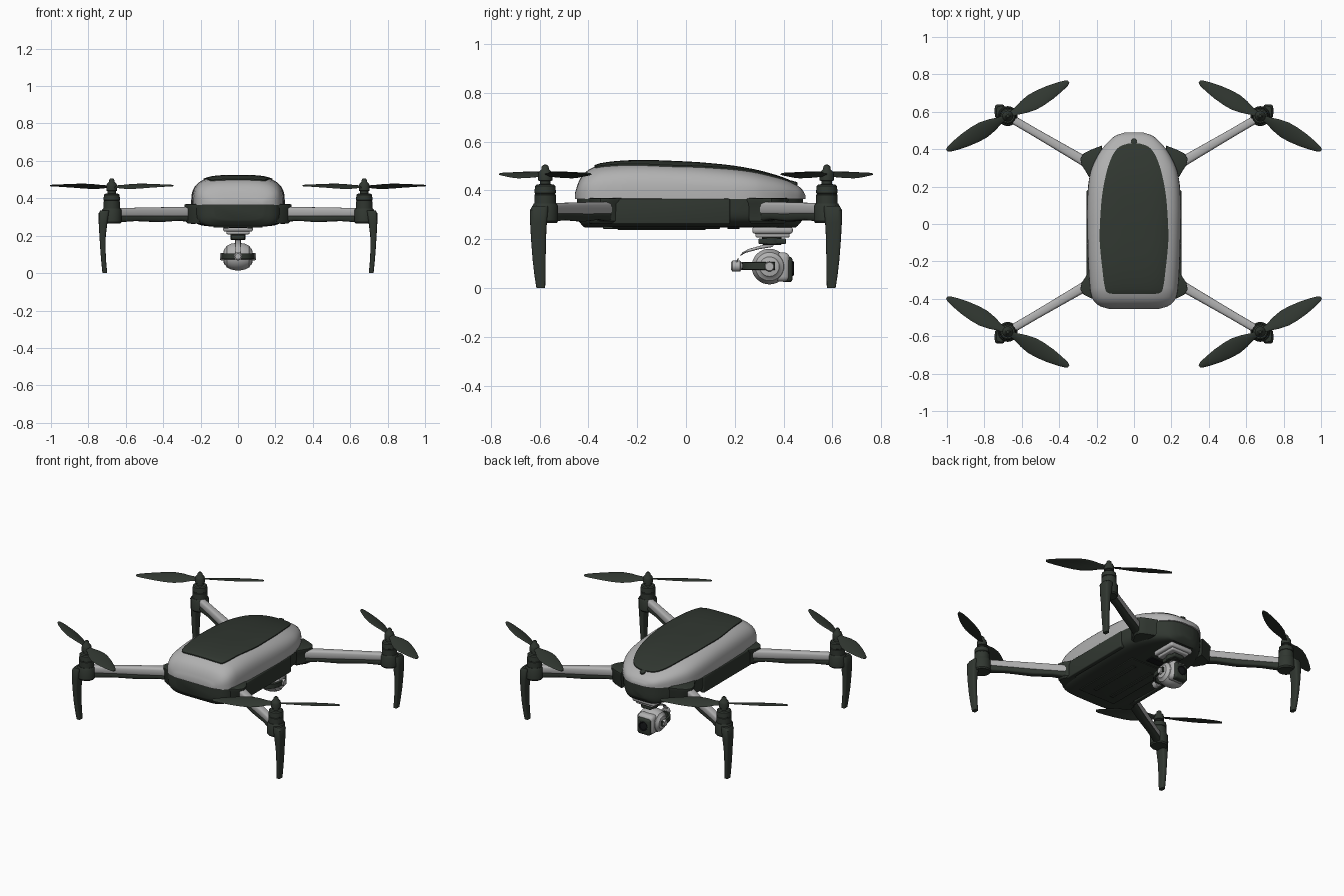
import bpy, bmesh, math
from math import sin, cos, pi, radians
from mathutils import Vector

if "Cube" in bpy.data.objects:
    bpy.data.objects.remove(bpy.data.objects["Cube"])


def material(name, rgb):
    m = bpy.data.materials.new(name)
    m.diffuse_color = (*rgb, 1)
    m.use_nodes = True
    m.node_tree.nodes["Principled BSDF"].inputs["Base Color"].default_value = m.diffuse_color
    return m


DARK = material("dark green grey", (0.030, 0.038, 0.030))
GREY = material("light grey", (0.44, 0.44, 0.44))
BLACK = material("lens black", (0.008, 0.009, 0.01))


def finish(bm, name, mat, mirror=None, smooth=35):
    bmesh.ops.remove_doubles(bm, verts=bm.verts, dist=0.0001)
    bmesh.ops.recalc_face_normals(bm, faces=bm.faces)
    me = bpy.data.meshes.new(name)
    bm.to_mesh(me)
    bm.free()
    me.materials.append(mat)
    ob = bpy.data.objects.new(name, me)
    bpy.context.collection.objects.link(ob)
    bpy.ops.object.select_all(action='DESELECT')
    ob.select_set(True)
    bpy.context.view_layer.objects.active = ob
    bpy.ops.object.shade_smooth_by_angle(angle=radians(smooth))
    if mirror:
        mod = ob.modifiers.new("Mirror", 'MIRROR')
        mod.use_axis = mirror
    return ob


FOUR, SIDES = (True, True, False), (True, False, False)


def loft(name, rings, mat, mirror=None, closed=True, caps=True, smooth=35):
    bm = bmesh.new()
    vs = [[bm.verts.new(p) for p in r] for r in rings]
    n = len(rings[0])
    for a, b in zip(vs, vs[1:]):
        for i in range(n if closed else n - 1):
            j = (i + 1) % n
            bm.faces.new((a[i], a[j], b[j], b[i]))
    if caps:
        bm.faces.new(vs[0])
        bm.faces.new(vs[-1])
    return finish(bm, name, mat, mirror, smooth)


def lathe(name, profile, centre, axis, mat, mirror=None, seg=28):
    """Turn (radius, height) pairs about an axis through centre."""
    q = Vector(axis).to_track_quat('Z', 'Y')
    rings = [[Vector(centre) + q @ Vector((max(r, 0.0005) * cos(2 * pi * k / seg),
              max(r, 0.0005) * sin(2 * pi * k / seg), h)) for k in range(seg)] for r, h in profile]
    return loft(name, rings, mat, mirror)


def box(name, lo, hi, mat, bevel=0.004, mirror=None):
    bm = bmesh.new()
    bmesh.ops.create_cube(bm, size=1)
    for v in bm.verts:
        v.co = [(l + h) / 2 + c * (h - l) for l, h, c in zip(lo, hi, v.co)]
    bmesh.ops.bevel(bm, geom=bm.edges[:], offset=bevel, segments=3, profile=0.5, affect='EDGES')
    return finish(bm, name, mat, mirror)


def sample(table, y):
    """Smooth interpolation of (y, a, b) rows."""
    for i in range(len(table) - 1):
        p, q = table[i], table[i + 1]
        if y <= q[0]:
            o = table[max(i - 1, 0)]
            r = table[min(i + 2, len(table) - 1)]
            h = q[0] - p[0]
            t = (y - p[0]) / h
            out = []
            for k in range(1, len(p)):
                m0 = (q[k] - o[k]) / (q[0] - o[0]) * h
                m1 = (r[k] - p[k]) / (r[0] - p[0]) * h
                out.append((2*t**3 - 3*t*t + 1) * p[k] + (t**3 - 2*t*t + t) * m0
                           + (3*t*t - 2*t**3) * q[k] + (t**3 - t*t) * m1)
            return out
    return list(table[-1][1:])


def spread(table, per):
    ys = [a[0] + (b[0] - a[0]) * k / per for a, b in zip(table, table[1:]) for k in range(per)]
    return ys + [table[-1][0]]


# Body shell: y, half width, top height
BODY = [(-0.455, 0.13, 0.39), (-0.44, 0.18, 0.435), (-0.42, 0.208, 0.467), (-0.39, 0.226, 0.49),
        (-0.34, 0.236, 0.508), (-0.2, 0.245, 0.519), (0, 0.25, 0.513), (0.1, 0.25, 0.506),
        (0.2, 0.245, 0.495), (0.28, 0.232, 0.481), (0.34, 0.208, 0.466), (0.4, 0.172, 0.447),
        (0.45, 0.127, 0.424), (0.475, 0.093, 0.405), (0.49, 0.045, 0.38)]
BELT, N = 0.365, 3.4
STATIONS = spread(BODY, 3)


def top_z(x, y):
    w, t = sample(BODY, y)
    return BELT + (t - BELT) * max(0, 1 - abs(x / w) ** N) ** (1 / N)


def power(v, e):
    return math.copysign(abs(v) ** e, v)


upper, lower = [], []
for y in STATIONS:
    w, t = sample(BODY, y)
    end = min(1, (0.02 + min(y + 0.455, 0.49 - y)) / 0.05)
    arc = [pi * k / 32 for k in range(33)]
    upper.append([(w * power(cos(a), 2 / N), y, BELT + (t - BELT) * power(sin(a), 2 / N)) for a in arc])
    depth = 0.117 * end ** 0.4
    lower.append([(w * 1.005 * power(cos(a), 2 / 5), y * 0.98, BELT - depth * power(sin(a), 2 / 5)) for a in arc])
loft("upper_shell", upper, GREY)
loft("lower_hull", lower, DARK)

# Dark canopy on top: y, half width, unused
CANOPY = [(-0.375, 0.10, 0), (-0.37, 0.135, 0), (-0.35, 0.153, 0), (-0.25, 0.168, 0), (-0.1, 0.183, 0),
          (0, 0.182, 0), (0.15, 0.171, 0), (0.28, 0.146, 0), (0.36, 0.118, 0), (0.4, 0.092, 0),
          (0.42, 0.065, 0), (0.43, 0.03, 0)]
canopy = []
for y in spread(CANOPY, 3):
    c = sample(CANOPY, y)[0]
    row = [(c * (k / 10 - 1), y) for k in range(21)]
    canopy.append([(c * -1, y, top_z(c, y) - 0.004)] + [(x, y, top_z(x, y) + 0.006) for x, y in row]
                  + [(c, y, top_z(c, y) - 0.004)])
loft("canopy", canopy, DARK, closed=False)
lathe("power_button", [(0.017, -0.01), (0.017, 0.006), (0.012, 0.009), (0, 0.009)],
      (0, 0.44, top_z(0, 0.44)), (0, 0.3, 1), DARK)

# Side panels and belly details
box("side_panel", (0.225, -0.31, 0.262), (0.254, 0.18, 0.366), DARK, 0.006, SIDES)
box("battery_door", (-0.13, -0.34, 0.243), (0.13, 0.14, 0.252), DARK, 0.003)
box("battery_rib", (0.05, -0.28, 0.238), (0.075, 0.08, 0.246), DARK, 0.003, SIDES)
box("belly_sensor_bar", (-0.05, 0.17, 0.242), (0.05, 0.22, 0.252), BLACK, 0.003)

# Arm brackets
ROOT = [(0.17, 0.42), (0.235, 0.395), (0.268, 0.378), (0.287, 0.35), (0.28, 0.315), (0.262, 0.288), (0.24, 0.25), (0.17, 0.25)]
loft("arm_bracket", [[(0.2 + (x - 0.2) * s, 0.335 + (y - 0.335) * s, z) for x, y in ROOT]
     for s, z in ((0.8, 0.265), (0.9, 0.275), (0.92, 0.345), (1, 0.358), (0.99, 0.366), (0.85, 0.37))], DARK, FOUR)


# Arms: light upper beam and dark underside
def beam(name, keys, mat):
    a, b = Vector((0.23, 0.315, 0)), Vector((0.655, 0.563, 0))
    side = Vector((-(b - a).y, (b - a).x, 0)).normalized()
    rings = []
    for t, hw, z0, z1 in keys:
        p = a.lerp(b, t)
        rings.append([p + side * hw * power(cos(g), 0.6)
                      + Vector((0, 0, (z0 + z1) / 2 + (z1 - z0) / 2 * power(sin(g), 0.6)))
                      for g in [2 * pi * k / 20 for k in range(20)]])
    loft(name, rings, mat, FOUR)


beam("arm_upper", [(0, 0.028, 0.298, 0.354), (0.3, 0.025, 0.298, 0.353), (0.7, 0.022, 0.3, 0.35), (1, 0.022, 0.3, 0.347)], GREY)
beam("arm_underside", [(0, 0.026, 0.27, 0.312), (0.2, 0.024, 0.28, 0.312), (0.45, 0.021, 0.272, 0.312),
                       (0.75, 0.020, 0.278, 0.312), (1, 0.022, 0.27, 0.312)], DARK)

# Motors, hubs and legs
MX, MY = 0.675, 0.577
lathe("motor_mount", [(0, 0.266), (0.047, 0.266), (0.053, 0.274), (0.053, 0.335), (0.047, 0.346), (0, 0.346)],
      (MX, MY, 0), (0, 0, 1), DARK, FOUR)
lathe("motor", [(0.044, 0.34), (0.044, 0.382), (0.041, 0.384), (0.041, 0.388), (0.044, 0.39), (0.042, 0.418),
                (0.036, 0.424), (0.022, 0.426), (0.022, 0.438), (0.029, 0.441), (0.029, 0.465), (0.025, 0.478),
                (0.016, 0.487), (0.014, 0.498), (0.008, 0.505), (0, 0.506)], (MX, MY, 0), (0, 0, 1), DARK, FOUR)
leg = []
for z, x0, x1, y0, y1 in ((0, 0.699, 0.725, 0.577, 0.613), (0.05, 0.704, 0.730, 0.576, 0.621),
                          (0.12, 0.708, 0.736, 0.575, 0.629), (0.2, 0.707, 0.741, 0.574, 0.635),
                          (0.27, 0.698, 0.745, 0.570, 0.639), (0.32, 0.69, 0.745, 0.565, 0.639), (0.336, 0.685, 0.735, 0.565, 0.63)):
    leg.append([((x0 + x1) / 2 + (x1 - x0) / 2 * power(cos(g), 0.5),
                 (y0 + y1) / 2 + (y1 - y0) / 2 * power(sin(g), 0.5), z) for g in [2 * pi * k / 20 for k in range(20)]])
loft("landing_leg", leg, DARK, FOUR)

# Propeller blades: radius, chord, pitch in degrees
u, v = Vector((0.872, -0.49, 0)), Vector((0.49, 0.872, 0))
BLADE = [(0.015, 0.03, 20), (0.05, 0.042, 20), (0.1, 0.075, 19), (0.15, 0.094, 17), (0.2, 0.092, 15), (0.26, 0.078, 12),
         (0.32, 0.054, 10), (0.36, 0.032, 8), (0.374, 0.014, 8)]
for name, s in (("outer_blade", 1), ("inner_blade", -1)):
    rings = []
    for r, c, p in BLADE:
        across = v * s * cos(radians(p)) + Vector((0, 0, sin(radians(p))))
        up = Vector((0, 0, 1))
        mid = Vector((MX, MY, 0.461 + 0.006 * r / 0.37)) + u * s * r
        rings.append([mid + across * c / 2 * cos(g) + up * (0.004 * sin(g) + 0.05 * c * sin(g) ** 2)
                      for g in [2 * pi * k / 14 for k in range(14)]])
    loft(name, rings, DARK, FOUR, smooth=50)

# Gimbal mount under the nose
box("gimbal_plate", (-0.08, 0.272, 0.222), (0.08, 0.438, 0.252), GREY, 0.012)
box("gimbal_plate_lower", (-0.062, 0.285, 0.207), (0.062, 0.425, 0.226), GREY, 0.008)
lathe("gimbal_yaw_motor", [(0, 0.176), (0.036, 0.176), (0.04, 0.18), (0.04, 0.21), (0, 0.21)], (0, 0.352, 0), (0, 0, 1), DARK)
box("gimbal_damper_bar", (-0.035, 0.297, 0.18), (0.035, 0.41, 0.204), DARK, 0.006)

# Strut from yaw motor to roll motor
PATH = [(0.36, 0.176), (0.30, 0.166), (0.25, 0.152), (0.225, 0.138), (0.21, 0.118), (0.205, 0.09)]
loft("gimbal_strut", [[(0.015 * power(cos(g), 0.6), y + 0.006 * sin(g), z + 0.008 * sin(g))
     for g in [2 * pi * k / 16 for k in range(16)]] for y, z in PATH], GREY)
lathe("roll_motor", [(0, 0.184), (0.015, 0.184), (0.022, 0.19), (0.022, 0.222), (0.016, 0.226), (0.016, 0.24), (0, 0.24)],
      (0, 0, 0.09), (0, 1, 0), GREY)

# Dark yoke round the back of the camera
yoke = []
for k in range(25):
    a = pi * k / 24
    yoke.append([(r * power(cos(a), 0.7), 0.365 - (r + 0.045) * power(sin(a), 0.7), z)
                 for r, z in ((0.078, 0.074), (0.09, 0.076), (0.09, 0.104), (0.078, 0.106))])
loft("gimbal_yoke", yoke, DARK)

# Camera pod with side caps, dark face and lens
HALF = [(0, 0.095), (0.017, 0.095), (0.02, 0.09), (0.02, 0.079), (0.04, 0.075), (0.044, 0.068), (0.058, 0.06),
        (0.061, 0.053), (0.069, 0.036), (0.073, 0.015)]
lathe("camera_pod", HALF + [(r, -h) for r, h in reversed(HALF)], (0, 0.342, 0.088), (1, 0, 0), GREY, seg=36)
box("camera_front_housing", (-0.056, 0.36, 0.026), (0.056, 0.425, 0.146), GREY, 0.022)
box("camera_face", (-0.046, 0.39, 0.024), (0.046, 0.437, 0.128), DARK, 0.014)
lathe("camera_lens", [(0.03, 0.42), (0.03, 0.441), (0.025, 0.442), (0.022, 0.438), (0, 0.439)],
      (0, 0, 0.08), (0, 1, 0), BLACK)
